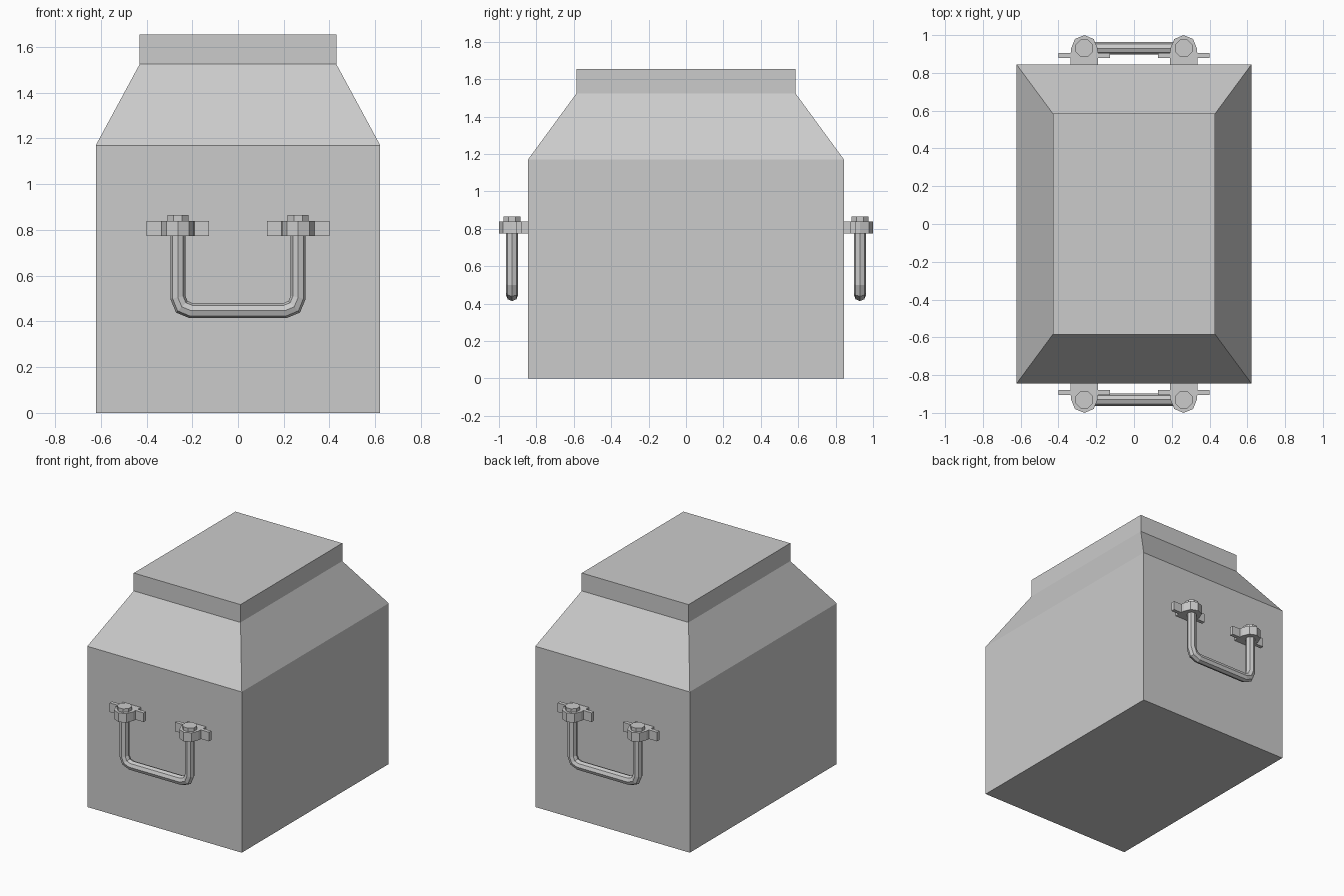
import bpy, bmesh
from math import sin, cos, pi
from mathutils import Vector

if "Cube" in bpy.data.objects:
    bpy.data.objects.remove(bpy.data.objects["Cube"])


def loft(name, rings, mirror=None):
    """Skin a list of equal-length vertex rings and cap both ends."""
    bm = bmesh.new()
    vs = [[bm.verts.new(p) for p in ring] for ring in rings]
    n = len(vs[0])
    for a, b in zip(vs, vs[1:]):
        for i in range(n):
            j = (i + 1) % n
            bm.faces.new((a[i], a[j], b[j], b[i]))
    bm.faces.new(vs[0][::-1])
    bm.faces.new(vs[-1])
    bmesh.ops.recalc_face_normals(bm, faces=bm.faces)
    me = bpy.data.meshes.new(name)
    bm.to_mesh(me)
    bm.free()
    ob = bpy.data.objects.new(name, me)
    bpy.context.collection.objects.link(ob)
    if mirror:
        mod = ob.modifiers.new("mirror", 'MIRROR')
        mod.use_axis = mirror
        mod.use_mirror_merge = False
    return ob


def prism(name, outline, z0, z1, mirror):
    return loft(name, [[(x, y, z) for x, y in outline] for z in (z0, z1)], mirror)


# Container body: straight walls, sloped shoulder, raised collar
levels = [(0.622, 0.845, 0), (0.622, 0.845, 1.17), (0.43, 0.585, 1.525), (0.43, 0.585, 1.655)]
loft("container_body", [[(sx * x, sy * y, z) for sx, sy in ((-1, -1), (1, -1), (1, 1), (-1, 1))]
                        for x, y, z in levels])

# Handle brackets: winged base with a rounded nose, mirrored to all four places
PX, PY = 0.263, -0.93
half = [(0.072, -0.84), (0.072, -0.878), (0.137, -0.878), (0.137, -0.905), (0.072, -0.905)]
nose = [(0.07 * cos(a * pi / 4), PY - 0.07 * sin(a * pi / 4)) for a in range(5)]
outline = half + nose + [(-x, y) for x, y in reversed(half)]
prism("handle_bracket", [(PX + x, y) for x, y in outline], 0.774, 0.84, (True, True, False))

# Octagonal pin heads on the brackets
cap = [(PX + 0.05 * cos((k + 0.5) * pi / 4), PY + 0.05 * sin((k + 0.5) * pi / 4)) for k in range(8)]
prism("handle_pin_head", cap, 0.83, 0.865, (True, True, False))

# U-shaped handle: octagonal tube swept along a path with mitred corners
side = [(PX, 0.82), (PX, 0.505), (0.246, 0.464), (0.205, 0.447)]
path = [Vector((-x, z)) for x, z in side] + [Vector(p) for p in reversed(side)]
rings = []
for i, p in enumerate(path):
    d0 = (p - path[max(i - 1, 0)]).normalized() if i else (path[1] - p).normalized()
    d1 = (path[i + 1] - p).normalized() if i < len(path) - 1 else d0
    t = (d0 + d1).normalized()
    m = Vector((-t.y, t.x)) / t.dot(d0)
    rings.append([(p.x + m.x * 0.033 * cos(a), PY + 0.033 * sin(a), p.y + m.y * 0.033 * cos(a))
                  for a in (k * pi / 4 for k in range(8))])
loft("handle_bar", rings, (False, True, False))
